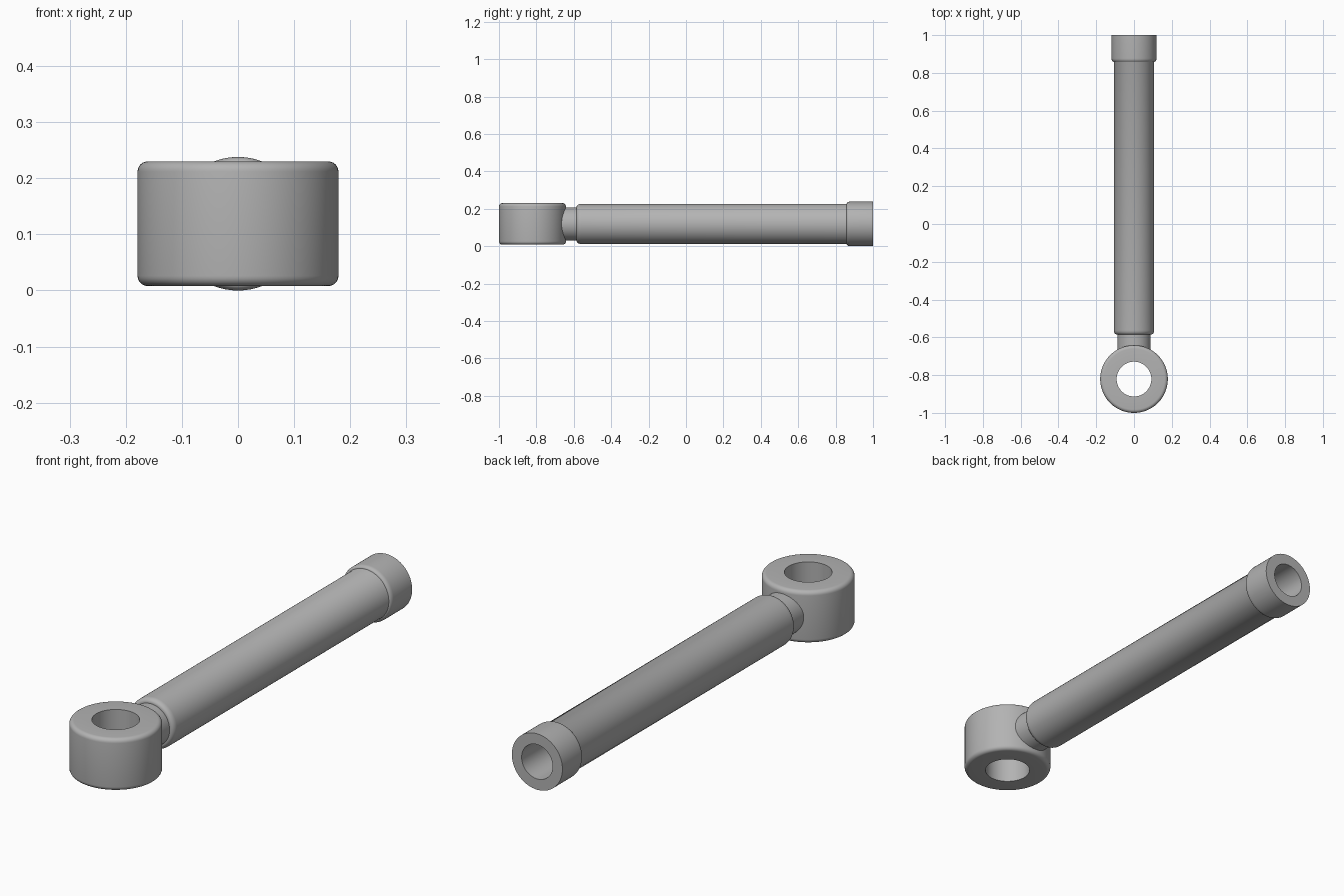
import bpy, bmesh, math
from mathutils import Matrix, Vector

cube = bpy.data.objects.get("Cube")
if cube:
    bpy.data.objects.remove(cube, do_unlink=True)

AXIS_Z = 0.119
SEGMENTS = 96

steel = bpy.data.materials.new("grey_steel")
steel.use_nodes = True
steel.diffuse_color = (0.45, 0.45, 0.45, 1)
steel.node_tree.nodes["Principled BSDF"].inputs["Base Color"].default_value = steel.diffuse_color


def fillet(corner, start, end, steps=6):
    """Rounded corner between two profile points."""
    c, a, b = Vector(corner), Vector(start), Vector(end)
    angles = [i / steps * math.pi / 2 for i in range(steps + 1)]
    centre = a + b - c
    return [tuple(centre + (a - centre) * math.cos(t) + (b - centre) * math.sin(t)) for t in angles]


def lathe(name, profile, matrix):
    """Revolve a closed (radius, height) profile about local z."""
    bm = bmesh.new()
    verts = [bm.verts.new((r, 0, h)) for r, h in profile]
    edges = [bm.edges.new((v, verts[(i + 1) % len(verts)])) for i, v in enumerate(verts)]
    bmesh.ops.spin(bm, geom=verts + edges, cent=(0, 0, 0), axis=(0, 0, 1),
                   angle=math.tau, steps=SEGMENTS, use_merge=True)
    bmesh.ops.remove_doubles(bm, verts=bm.verts, dist=1e-5)
    bmesh.ops.dissolve_degenerate(bm, edges=bm.edges, dist=1e-6)
    bmesh.ops.recalc_face_normals(bm, faces=bm.faces)
    mesh = bpy.data.meshes.new(name)
    bm.to_mesh(mesh)
    bm.free()
    mesh.materials.append(steel)
    obj = bpy.data.objects.new(name, mesh)
    bpy.context.collection.objects.link(obj)
    obj.matrix_world = matrix
    bpy.ops.object.select_all(action="DESELECT")
    obj.select_set(True)
    bpy.context.view_layer.objects.active = obj
    bpy.ops.object.shade_smooth_by_angle(angle=math.radians(35))
    return obj


# Eye: upright ring with rounded outer rims and a plain through hole
R, HOLE, HALF, ROUND = 0.179, 0.092, 0.111, 0.018
rim = fillet((R, HALF), (R, HALF - ROUND), (R - ROUND, HALF))
eye_profile = rim + [(HOLE, HALF), (HOLE, -HALF)] + [(r, -h) for r, h in reversed(rim)]
lathe("eye_ring", eye_profile, Matrix.Translation((0, -0.821, AXIS_Z)))

# Rod: neck, shaft and collar in one turned piece, with a blind bore at the back
along_y = Matrix.Translation((0, 0, AXIS_Z)) @ Matrix.Rotation(-math.pi / 2, 4, "X")
rod_profile = (
    [(0, -0.70), (0.088, -0.70), (0.088, -0.585)]
    + fillet((0.107, -0.585), (0.091, -0.585), (0.107, -0.562))
    + [(0.107, 0.857)]
    + fillet((0.119, 0.859), (0.108, 0.859), (0.119, 0.877))
    + [(0.119, 1.0), (0.073, 1.0), (0.073, 0.45), (0, 0.41)]
)
lathe("rod", rod_profile, along_y)
